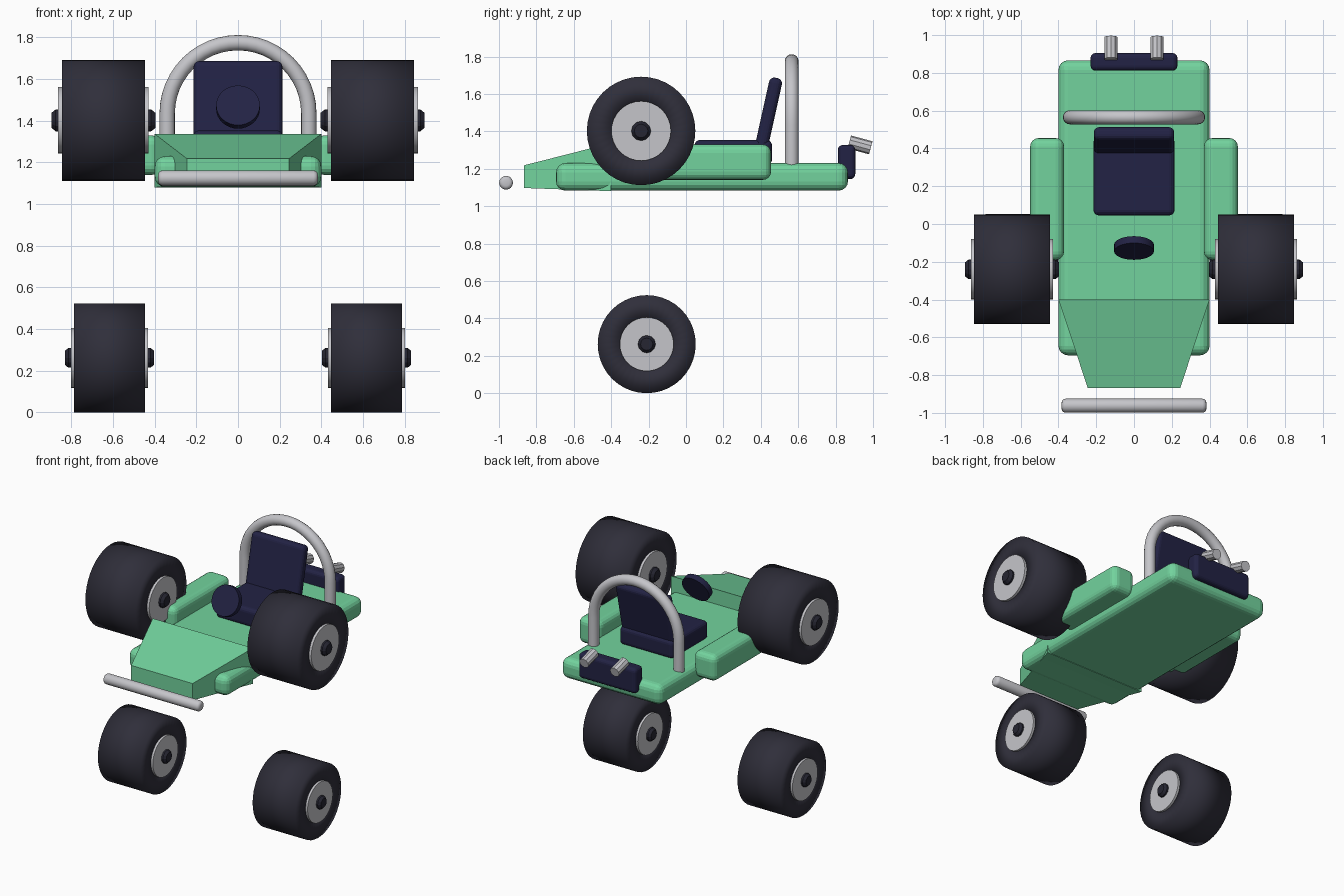
import bpy, bmesh, math
from mathutils import Matrix, Vector

if "Cube" in bpy.data.objects:
    bpy.data.objects.remove(bpy.data.objects["Cube"])


def material(name, rgb):
    m = bpy.data.materials.new(name)
    m.use_nodes = True
    m.diffuse_color = (*rgb, 1)
    m.node_tree.nodes["Principled BSDF"].inputs["Base Color"].default_value = (*rgb, 1)
    return m


GREEN = material("mint green", (0.17, 0.65, 0.34))
NAVY = material("dark navy", (0.016, 0.016, 0.058))
RUBBER = material("tyre charcoal", (0.029, 0.028, 0.043))
CAP = material("axle black", (0.019, 0.019, 0.032))
STEEL = material("light steel", (0.56, 0.56, 0.59))


def finish(name, bm, mat, smooth=None):
    bmesh.ops.recalc_face_normals(bm, faces=bm.faces)
    mesh = bpy.data.meshes.new(name)
    bm.to_mesh(mesh)
    bm.free()
    mesh.materials.append(mat)
    ob = bpy.data.objects.new(name, mesh)
    bpy.context.collection.objects.link(ob)
    if smooth:
        bpy.ops.object.select_all(action='DESELECT')
        ob.select_set(True)
        bpy.context.view_layer.objects.active = ob
        bpy.ops.object.shade_smooth_by_angle(angle=math.radians(smooth))
    return ob


def rounded_box(name, x, y, z, bevel, mat, tilt=0):
    """Box given by its extents, rounded, then leaned back about its centre."""
    bm = bmesh.new()
    bmesh.ops.create_cube(bm, size=1)
    bmesh.ops.scale(bm, vec=(x[1] - x[0], y[1] - y[0], z[1] - z[0]), verts=bm.verts)
    bmesh.ops.bevel(bm, geom=bm.edges[:], offset=bevel, segments=4,
                    profile=0.5, affect='EDGES')
    centre = Vector([(a[0] + a[1]) / 2 for a in (x, y, z)])
    bm.transform(Matrix.Translation(centre) @ Matrix.Rotation(math.radians(tilt), 4, 'X'))
    return finish(name, bm, mat)


def lathe_x(name, profile, centre, sides, mat, closed=False, smooth=None):
    """Spin (x, radius) points about an axis running along x."""
    bm = bmesh.new()
    rings = []
    for x, r in profile:
        rings.append([bm.verts.new((x + centre[0],
                                    centre[1] + r * math.sin(math.tau * i / sides),
                                    centre[2] + r * math.cos(math.tau * i / sides)))
                      for i in range(sides)])
    pairs = list(zip(rings, rings[1:]))
    if closed:
        pairs.append((rings[-1], rings[0]))
    else:
        bm.faces.new(rings[0])
        bm.faces.new(rings[-1])
    for a, b in pairs:
        for i in range(sides):
            j = (i + 1) % sides
            bm.faces.new((a[i], a[j], b[j], b[i]))
    return finish(name, bm, mat, smooth)


def rod(name, start, end, radius, sides, mat, smooth=None):
    start, end = Vector(start), Vector(end)
    axis = end - start
    bm = bmesh.new()
    bmesh.ops.create_cone(bm, cap_ends=True, segments=sides, radius1=radius,
                          radius2=radius, depth=axis.length)
    bm.transform(Matrix.Translation((start + end) / 2)
                 @ axis.to_track_quat('Z', 'Y').to_matrix().to_4x4())
    return finish(name, bm, mat, smooth)


# Wheels: tyre, hub disc and tapered axle cap, on both sides
def wheel(name, side, y, z, radius, half, cx):
    c = (side * cx, y, z)
    hub, cap = radius * 0.55, radius * 0.18
    lathe_x(name + "_tyre", [(-half, hub * 0.9), (-half, radius), (half, radius),
                             (half, hub * 0.9)], c, 40, RUBBER, True, 180)
    h = half + radius * 0.06
    lathe_x(name + "_hub", [(-h, hub), (h, hub)], c, 32, STEEL, False, 30)
    e = half + radius * 0.17
    lathe_x(name + "_axle", [(-e, cap * 0.7), (-h - 0.012, cap), (h + 0.012, cap),
                             (e, cap * 0.7)], c, 12, CAP)


for label, s in (("left", 1), ("right", -1)):
    wheel(label + "_upper_wheel", s, -0.24, 1.402, 0.29, 0.2, 0.646)
    wheel(label + "_lower_wheel", s, -0.21, 0.262, 0.262, 0.17, 0.617)
    # Side pods
    rounded_box(label + "_side_pod", sorted((s * 0.37, s * 0.55)), (-0.19, 0.455),
                (1.14, 1.33), 0.045, GREEN)
    # Exhausts
    rod(label + "_exhaust", (s * 0.122, 0.873, 1.343), (s * 0.122, 0.988, 1.312),
        0.036, 10, STEEL)

# Chassis
rounded_box("chassis", (-0.4, 0.4), (-0.695, 0.866), (1.083, 1.23), 0.05, GREEN)

# Tapered nose
bm = bmesh.new()
ends = []
for y, w, low, high in ((-0.4, 0.4, 1.08, 1.337), (-0.867, 0.245, 1.097, 1.218)):
    ends.append([bm.verts.new((x, y, z)) for x, z in
                 ((-w, low), (w, low), (w, high), (-w, high))])
bm.faces.new(ends[0])
bm.faces.new(ends[1])
for i in range(4):
    j = (i + 1) % 4
    bm.faces.new((ends[0][i], ends[0][j], ends[1][j], ends[1][i]))
finish("nose", bm, GREEN)

# Seat and engine
rounded_box("seat_base", (-0.215, 0.215), (0.045, 0.46), (1.22, 1.354), 0.03, NAVY)
rounded_box("seat_back", (-0.213, 0.213), (0.405, 0.475), (1.28, 1.69), 0.028, NAVY, -12.5)
rounded_box("engine_block", (-0.23, 0.23), (0.812, 0.905), (1.145, 1.327), 0.026, NAVY)

# Steering wheel disc, top leaning back
lean = math.radians(25)
half_axis = Vector((0, -math.cos(lean), math.sin(lean))) * 0.02
hub_centre = Vector((0, -0.127, 1.466))
rod("steering_wheel", hub_centre - half_axis, hub_centre + half_axis, 0.105, 32, NAVY, 30)

# Front bumper with rounded ends
R, L = 0.037, 0.383
cap_profile = [(L - 0.02 + 0.02 * math.sin(a), R - 0.02 + 0.02 * math.cos(a))
               for a in (0, math.pi / 6, math.pi / 3, math.pi / 2)]
lathe_x("front_bumper", [(-x, r) for x, r in reversed(cap_profile)] + cap_profile,
        (0, -0.962, 1.125), 16, STEEL, False, 40)

# Roll hoop: a tube swept along an arch
bm = bmesh.new()
path = [(0.34, 1.215, 0)]
path += [(0.34 * math.cos(math.pi * i / 24), 1.435 + 0.34 * math.sin(math.pi * i / 24),
          math.pi * i / 24) for i in range(25)]
path += [(-0.34, 1.215, math.pi)]
rings = []
for px, pz, a in path:
    ring = []
    for k in range(16):
        t = math.tau * k / 16
        out = 0.037 * math.cos(t)
        ring.append(bm.verts.new((px + out * math.cos(a), 0.565 + 0.037 * math.sin(t),
                                  pz + out * math.sin(a))))
    rings.append(ring)
for a, b in zip(rings, rings[1:]):
    for k in range(16):
        n = (k + 1) % 16
        bm.faces.new((a[k], a[n], b[n], b[k]))
bm.faces.new(rings[0])
bm.faces.new(rings[-1])
finish("roll_hoop", bm, STEEL, 40)
